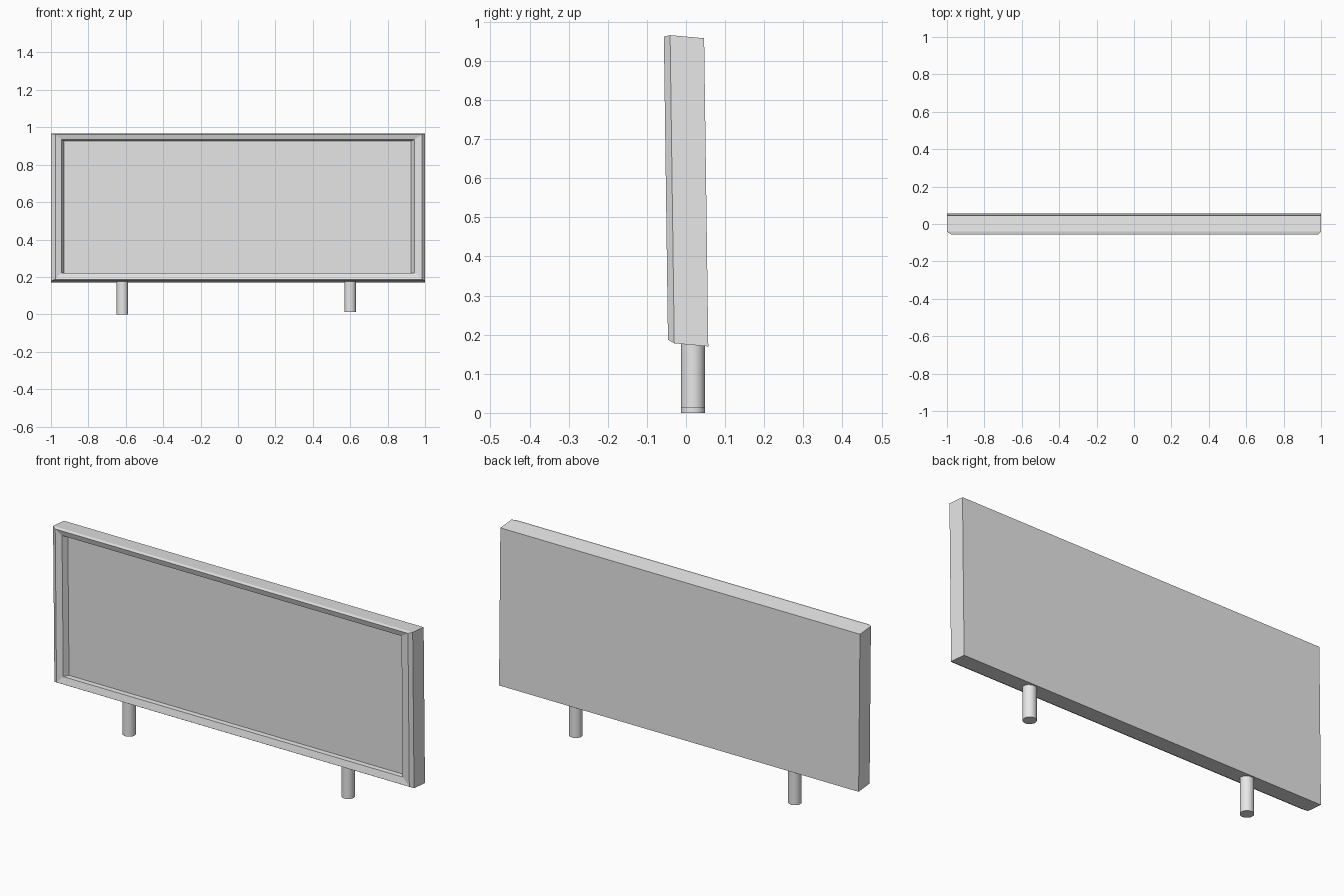
import bpy
import bmesh

cube = bpy.data.objects.get("Cube")
if cube:
    bpy.data.objects.remove(cube, do_unlink=True)

# One plain grey for the whole sign
grey = bpy.data.materials.new("light grey")
grey.use_nodes = True
colour = (0.8, 0.8, 0.8, 1)
grey.diffuse_color = colour
grey.node_tree.nodes["Principled BSDF"].inputs["Base Color"].default_value = colour

BACK, BASE = 0.057, 0.17


def lean(x, depth, height):
    """Tilt the board slightly forward, with its edges sloping to the back."""
    return (x, depth - 0.0135 * (height - BASE), height - 0.09 * (depth - BACK))


def make_board():
    # Nested rectangles: left x, right x, bottom, top, depth
    rings = [
        (-1, 1, BASE, 0.958, BACK),             # back edge
        (-1, 1, BASE, 0.958, -0.03),            # side wall front
        (-0.977, 0.985, 0.178, 0.953, -0.046),  # frame ridge
        (-0.945, 0.943, 0.213, 0.926, -0.038),  # frame inner lip
        (-0.931, 0.926, 0.216, 0.92, -0.012),   # recessed panel
    ]
    bm = bmesh.new()
    loops = []
    for x0, x1, z0, z1, d in rings:
        corners = [(x0, z0), (x1, z0), (x1, z1), (x0, z1)]
        loops.append([bm.verts.new(lean(x, d, z)) for x, z in corners])
    for a, b in zip(loops, loops[1:]):
        for i in range(4):
            j = (i + 1) % 4
            bm.faces.new((a[i], a[j], b[j], b[i]))
    bm.faces.new(loops[0])
    bm.faces.new(loops[-1])
    bmesh.ops.recalc_face_normals(bm, faces=bm.faces[:])
    mesh = bpy.data.meshes.new("board")
    bm.to_mesh(mesh)
    bm.free()
    board = bpy.data.objects.new("board", mesh)
    bpy.context.collection.objects.link(board)
    mesh.materials.append(grey)


def make_post(name, x, y, bottom):
    top = 0.2
    bpy.ops.mesh.primitive_cylinder_add(
        vertices=32, radius=0.031, depth=top - bottom,
        location=(x, y, (top + bottom) / 2))
    post = bpy.context.object
    post.name = name
    post.data.materials.append(grey)
    bpy.ops.object.shade_smooth_by_angle()


make_board()
make_post("right_post", -0.618, 0.018, 0)
make_post("left_post", 0.6, 0.018, 0.012)
